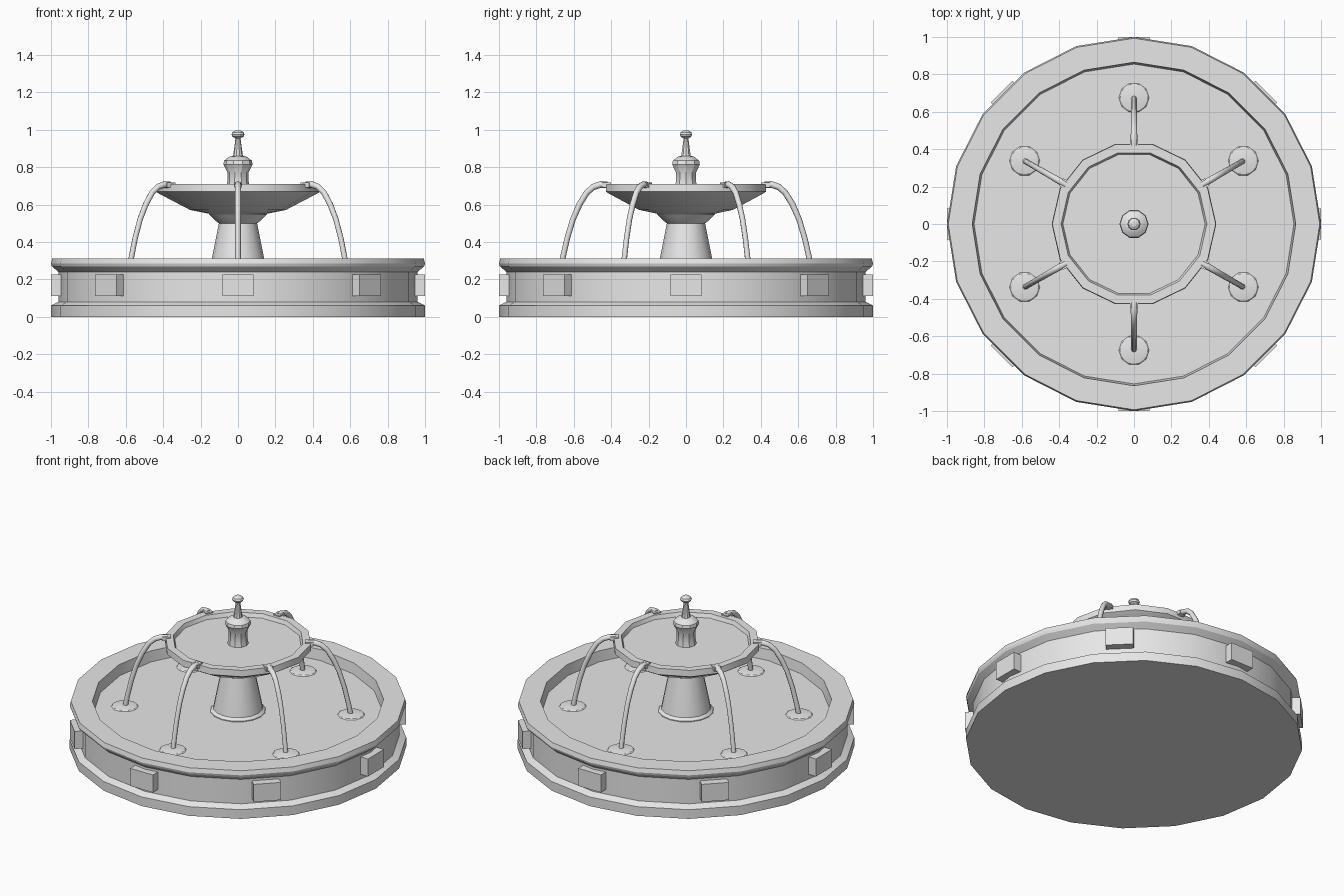
import bpy
import bmesh
from math import cos, sin, pi, radians
from mathutils import Matrix, Vector

if "Cube" in bpy.data.objects:
    bpy.data.objects.remove(bpy.data.objects["Cube"])

stone = bpy.data.materials.new("light_grey")
stone.use_nodes = True
stone.diffuse_color = (0.8, 0.8, 0.8, 1)
stone.node_tree.nodes["Principled BSDF"].inputs["Base Color"].default_value = (0.8, 0.8, 0.8, 1)


def finish(bm, name, smooth=30):
    bmesh.ops.recalc_face_normals(bm, faces=bm.faces)
    mesh = bpy.data.meshes.new(name)
    bm.to_mesh(mesh)
    bm.free()
    mesh.materials.append(stone)
    obj = bpy.data.objects.new(name, mesh)
    bpy.context.collection.objects.link(obj)
    if smooth:
        bpy.ops.object.select_all(action='DESELECT')
        obj.select_set(True)
        bpy.context.view_layer.objects.active = obj
        bpy.ops.object.shade_smooth_by_angle(angle=radians(smooth))
    return obj


def lathe(name, profile, sides, centre=(0, 0)):
    """Revolve (radius, height) points about z and cap both ends."""
    bm = bmesh.new()
    rings = []
    for r, z in profile:
        rings.append([bm.verts.new((centre[0] + r * cos(2 * pi * i / sides),
                                    centre[1] + r * sin(2 * pi * i / sides), z))
                      for i in range(sides)])
    for a, b in zip(rings, rings[1:]):
        for i in range(sides):
            j = (i + 1) % sides
            bm.faces.new((a[i], a[j], b[j], b[i]))
    bm.faces.new(rings[0])
    bm.faces.new(rings[-1])
    return finish(bm, name)


def block(name, angle, radius, z, size):
    """Box whose local x points away from the centre."""
    bm = bmesh.new()
    bmesh.ops.create_cube(bm, size=1)
    place = Matrix.Rotation(angle, 4, 'Z') @ Matrix.Translation((radius, 0, z))
    bm.transform(place @ Matrix.Diagonal((*size, 1)))
    return finish(bm, name, 0)


def tube(name, path, angle, sides=8):
    """Tube along (radius, height, thickness) points in an upright plane."""
    bm = bmesh.new()
    rings = []
    for k, (r, z, t) in enumerate(path):
        before, after = path[max(k - 1, 0)], path[min(k + 1, len(path) - 1)]
        along = Vector((after[0] - before[0], 0, after[1] - before[1])).normalized()
        side = Vector((0, 1, 0))
        up = along.cross(side)
        rings.append([bm.verts.new(Vector((r, 0, z)) + t * (cos(a) * side + sin(a) * up))
                      for a in (2 * pi * i / sides for i in range(sides))])
    for a, b in zip(rings, rings[1:]):
        for i in range(sides):
            j = (i + 1) % sides
            bm.faces.new((a[i], a[j], b[j], b[i]))
    bm.faces.new(rings[0])
    bm.faces.new(rings[-1])
    bm.transform(Matrix.Rotation(angle, 4, 'Z'))
    return finish(bm, name, 50)


# Basin with plinth, wall, flared rim and inner wall
lathe("basin", [(1, 0), (1, 0.06), (0.96, 0.08), (0.96, 0.24), (0.995, 0.27),
                (1, 0.285), (0.993, 0.312), (0.865, 0.312), (0.85, 0.2)], 20)
lathe("basin_water", [(0.855, 0.22), (0.855, 0.245)], 20)

# Blocks around the basin wall
for i in range(8):
    block(f"wall_block_{i + 1}", i * pi / 4, 0.965, 0.168, (0.07, 0.165, 0.115))

# Pedestal and upper bowl
lathe("pedestal", [(0.165, 0.235), (0.165, 0.25), (0.148, 0.265), (0.138, 0.32),
                   (0.102, 0.5), (0.118, 0.512), (0.155, 0.548), (0.155, 0.57)], 16)
lathe("bowl", [(0.165, 0.553), (0.257, 0.572), (0.425, 0.66), (0.44, 0.67), (0.437, 0.71),
               (0.39, 0.71), (0.37, 0.66)], 14)
lathe("bowl_water", [(0.38, 0.665), (0.38, 0.685)], 14)

# Finial column, spire and knob
lathe("finial_column", [(0.065, 0.67), (0.058, 0.71), (0.055, 0.77), (0.078, 0.815),
                        (0.074, 0.835), (0.045, 0.857), (0.028, 0.86)], 10)
lathe("finial_spire", [(0.027, 0.855), (0.014, 0.95), (0.014, 0.97)], 10)
lathe("finial_knob", [(0.012, 0.953), (0.03, 0.964), (0.035, 0.975),
                      (0.03, 0.987), (0.014, 0.997)], 10)

# Six spouts, water arcs and splashes
arc = [(0.42, 0.705, 0.018), (0.455, 0.708, 0.018), (0.495, 0.695, 0.017), (0.53, 0.665, 0.016),
       (0.57, 0.6, 0.016), (0.605, 0.52, 0.015), (0.635, 0.42, 0.015),
       (0.66, 0.31, 0.015), (0.672, 0.245, 0.015)]
for i in range(6):
    a = pi / 6 + i * pi / 3
    block(f"spout_{i + 1}", a, 0.425, 0.705, (0.05, 0.045, 0.026))
    tube(f"water_arc_{i + 1}", arc, a)
    lathe(f"splash_{i + 1}", [(0.083, 0.243), (0.075, 0.251), (0.04, 0.257)], 10,
          (0.675 * cos(a), 0.675 * sin(a)))
